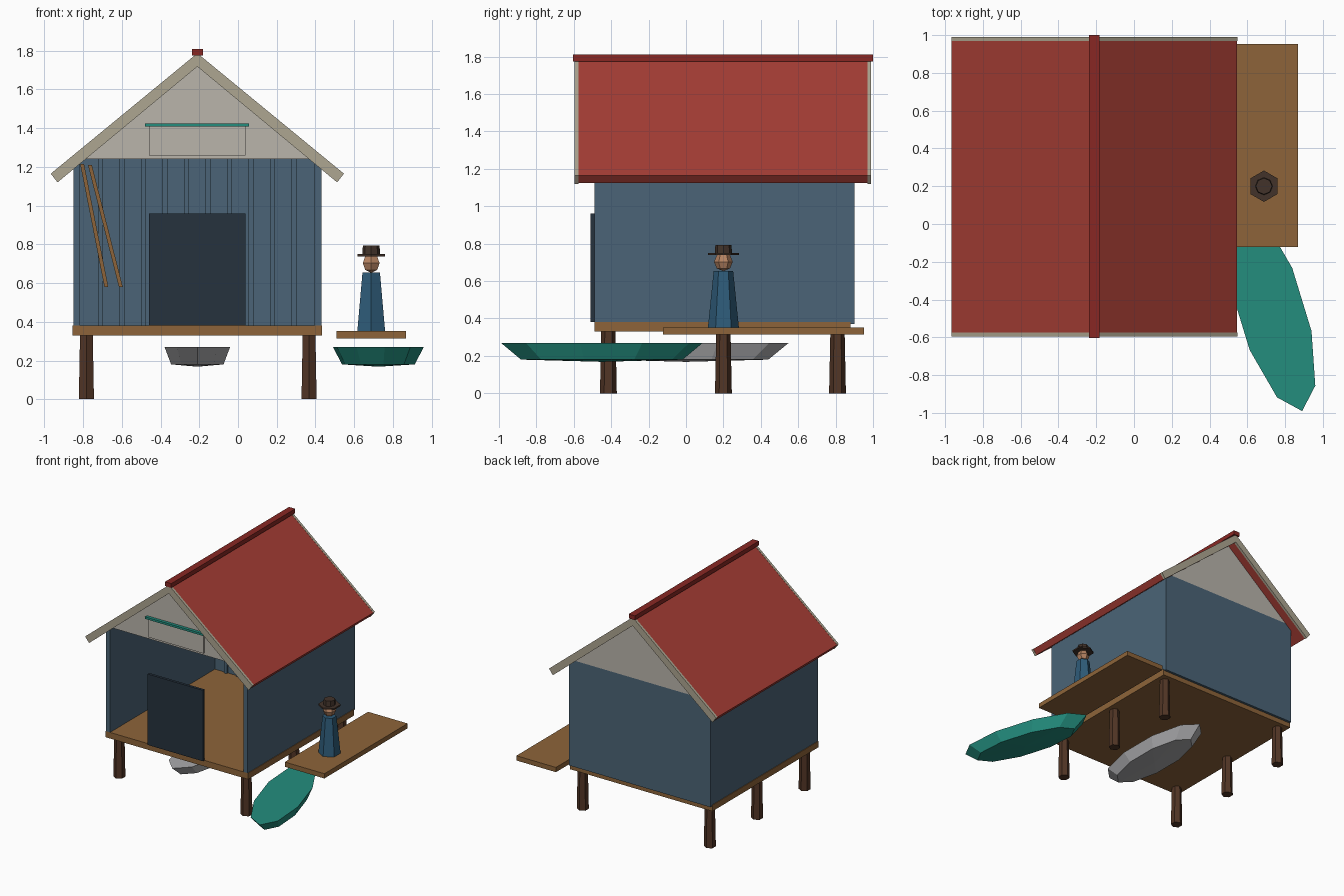
import bpy, bmesh, math
from mathutils import Matrix, Vector

if "Cube" in bpy.data.objects:
    bpy.data.objects.remove(bpy.data.objects["Cube"])


def mat(name, r, g, b):
    m = bpy.data.materials.new(name)
    m.diffuse_color = [(c / 255) ** 2.2 for c in (r, g, b)] + [1]
    m.use_nodes = True
    m.node_tree.nodes["Principled BSDF"].inputs["Base Color"].default_value = m.diffuse_color
    return m


BLUE = mat("blue_paint", 76, 100, 118)
WOOD = mat("deck_wood", 140, 100, 60)
POST = mat("dark_wood", 82, 56, 42)
CREAM = mat("trim", 172, 164, 144)
PALE = mat("gable_board", 184, 179, 170)
RED = mat("roof_red", 165, 64, 56)
CAP = mat("ridge_red", 135, 44, 40)
DARK = mat("door_paint", 42, 53, 64)
TEAL = mat("teal_paint", 40, 140, 125)
COAT = mat("coat", 50, 92, 120)
SKIN = mat("skin", 180, 130, 98)
HAT = mat("hat", 68, 54, 46)
GREY = mat("boat_grey", 170, 170, 172)


def finish(name, bm, m):
    bmesh.ops.recalc_face_normals(bm, faces=bm.faces)
    me = bpy.data.meshes.new(name)
    bm.to_mesh(me)
    bm.free()
    me.materials.append(m)
    ob = bpy.data.objects.new(name, me)
    bpy.context.collection.objects.link(ob)
    return ob


def box(name, x, y, z, m):
    bm = bmesh.new()
    size = [b - a for a, b in (x, y, z)]
    mid = [(a + b) / 2 for a, b in (x, y, z)]
    bmesh.ops.create_cube(bm, size=1, matrix=Matrix.Translation(mid) @ Matrix.Diagonal(size + [1]))
    return finish(name, bm, m)


def prism(name, pts, y0, y1, m):
    bm = bmesh.new()
    f = bm.faces.new([bm.verts.new((x, y0, z)) for x, z in pts])
    ext = bmesh.ops.extrude_face_region(bm, geom=[f], use_keep_orig=True)
    bmesh.ops.translate(bm, verts=[v for v in ext["geom"] if isinstance(v, bmesh.types.BMVert)],
                        vec=(0, y1 - y0, 0))
    return finish(name, bm, m)


def cone(name, x, y, z0, z1, r0, r1, m, sides=6):
    bm = bmesh.new()
    bmesh.ops.create_cone(bm, cap_ends=True, segments=sides, radius1=r0, radius2=r1, depth=z1 - z0,
                          matrix=Matrix.Translation((x, y, (z0 + z1) / 2)))
    return finish(name, bm, m)


def boat(name, x, y, half_len, half_wid, angle, m):
    bm = bmesh.new()
    rings = []
    for scale, z in ((1, 0.27), (0.8, 0.18)):
        rings.append([bm.verts.new((half_wid * scale * math.sin(k * math.pi / 5),
                                    half_len * scale * math.cos(k * math.pi / 5), z)) for k in range(10)])
    keel = bm.verts.new((0, 0, 0.168))
    top, low = rings
    bm.faces.new(top)
    for k in range(10):
        n = (k + 1) % 10
        bm.faces.new((top[k], top[n], low[n], low[k]))
        bm.faces.new((low[k], low[n], keel))
    bm.transform(Matrix.Translation((x, y, 0)) @ Matrix.Rotation(angle, 4, 'Z'))
    return finish(name, bm, m)


CX = -0.21  # house centre line

# Stilts and floor
for i, x in enumerate((-0.783, 0.367)):
    for j, y in enumerate((-0.415, 0.2, 0.81)):
        cone(f"stilt_{i}_{j}", x, y, 0, 0.335, 0.045, 0.038, POST)
box("floor", (-0.855, 0.435), (-0.49, 0.88), (0.33, 0.38), WOOD)

# Walls, open at the front, with battens inside the back wall
box("left_wall", (-0.85, -0.815), (-0.49, 0.9), (0.38, 1.24), BLUE)
box("right_wall", (0.395, 0.43), (-0.49, 0.9), (0.38, 1.24), BLUE)
box("back_wall", (-0.85, 0.43), (0.865, 0.9), (0.37, 1.24), BLUE)
for i in range(10):
    x = -0.71 + i * 0.111
    box(f"wall_batten_{i}", (x - 0.014, x + 0.014), (0.85, 0.867), (0.38, 1.24), BLUE)

# Gables, door and sign
gable = [(CX - 0.62, 1.24), (CX + 0.62, 1.24), (CX, 1.73)]
prism("front_gable", gable, -0.49, -0.46, PALE)
prism("back_gable", gable, 0.87, 0.9, PALE)
box("door", (-0.46, 0.04), (-0.51, -0.488), (0.38, 0.96), DARK)
box("sign_board", (-0.46, 0.04), (-0.505, -0.488), (1.26, 1.41), PALE)
box("sign_trim", (-0.48, 0.057), (-0.515, -0.488), (1.408, 1.425), TEAL)

# Roof slopes, bargeboards and ridge cap
for side, s in (("left", -1), ("right", 1)):
    slope = [(CX, 1.785), (CX + s * 0.755, 1.165), (CX + s * 0.722, 1.123), (CX, 1.722)]
    prism(f"{side}_roof", slope, -0.577, 0.972, RED)
    barge = [(CX, 1.787), (CX + s * 0.757, 1.165), (CX + s * 0.722, 1.12), (CX, 1.718)]
    prism(f"{side}_front_bargeboard", barge, -0.595, -0.575, CREAM)
    prism(f"{side}_back_bargeboard", barge, 0.97, 0.99, CREAM)
box("ridge_cap", (-0.238, -0.182), (-0.603, 1.0), (1.775, 1.81), CAP)

# Oars leaning inside against the back wall
for i, (a, b) in enumerate((((-0.805, 1.215), (-0.68, 0.58)), ((-0.765, 1.21), (-0.605, 0.58)))):
    w = 0.01
    prism(f"oar_{i}", [(a[0] - w, a[1]), (a[0] + w, a[1]), (b[0] + w, b[1]), (b[0] - w, b[1])],
          0.825, 0.845, WOOD)

# Side jetty
box("jetty", (0.51, 0.868), (-0.123, 0.953), (0.313, 0.352), WOOD)

# Standing figure with hat
FX, FY = 0.688, 0.2
cone("figure_body", FX, FY, 0.35, 0.655, 0.083, 0.052, COAT)
bm = bmesh.new()
bmesh.ops.create_uvsphere(bm, u_segments=6, v_segments=4, radius=0.05,
                          matrix=Matrix.Translation((FX, FY, 0.703)))
finish("figure_head", bm, SKIN)
cone("hat_brim", FX, FY, 0.738, 0.75, 0.083, 0.083, HAT)
cone("hat_crown", FX, FY, 0.75, 0.793, 0.046, 0.043, HAT, 8)

# Boats
boat("teal_boat", 0.725, -0.45, 0.565, 0.18, math.radians(17), TEAL)
boat("grey_boat", CX, 0.0, 0.55, 0.178, 0, GREY)
